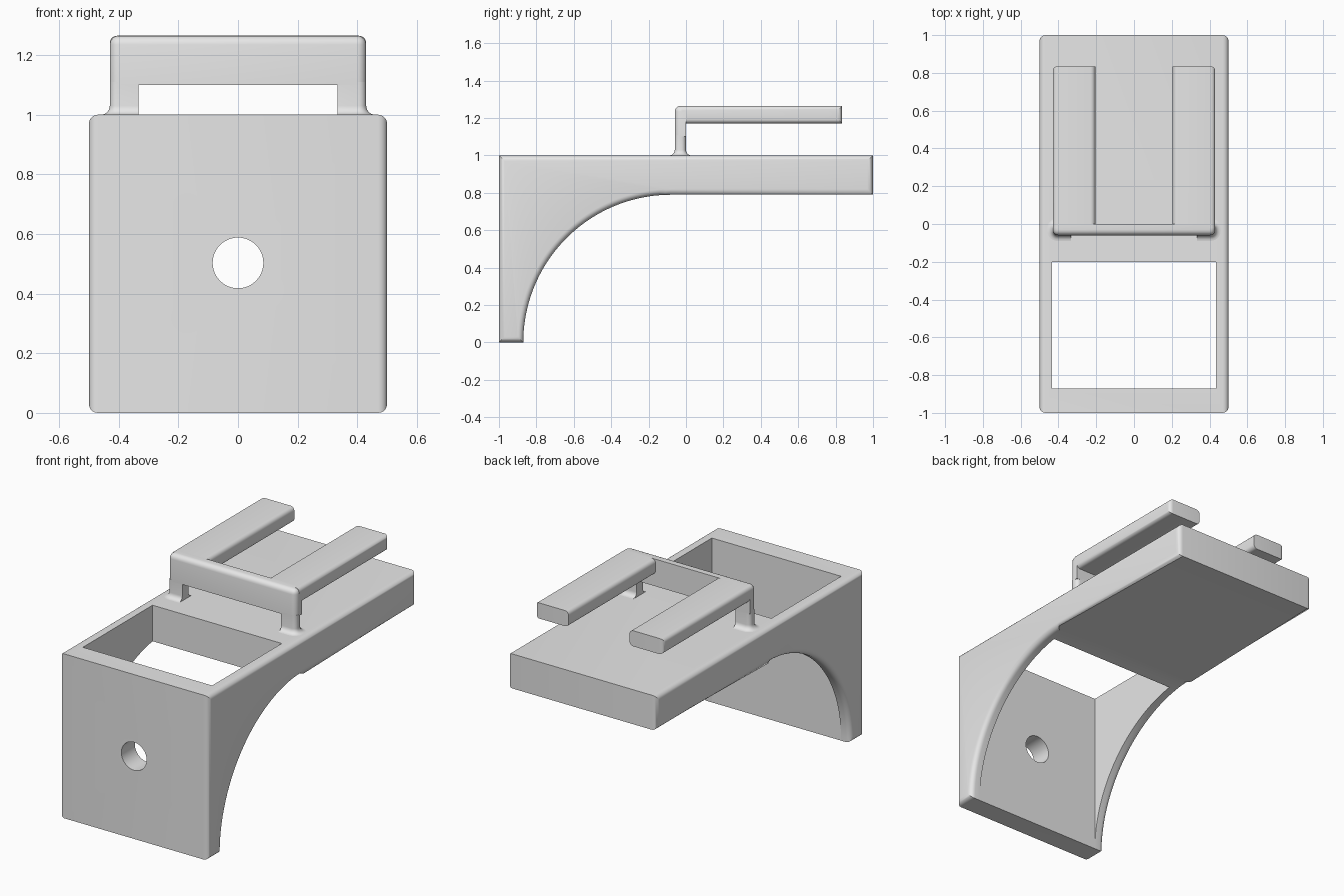
import bpy, bmesh
from math import sin, cos, pi, radians
from mathutils import Vector

if "Cube" in bpy.data.objects:
    bpy.data.objects.remove(bpy.data.objects["Cube"], do_unlink=True)

GREY = (0.8, 0.8, 0.8, 1)
grey = bpy.data.materials.new("light_grey")
grey.use_nodes = True
grey.diffuse_color = GREY
grey.node_tree.nodes["Principled BSDF"].inputs["Base Color"].default_value = GREY

ROUND = 0.03


def finish(name, bm):
    bmesh.ops.recalc_face_normals(bm, faces=bm.faces)
    mesh = bpy.data.meshes.new(name)
    bm.to_mesh(mesh)
    bm.free()
    mesh.materials.append(grey)
    obj = bpy.data.objects.new(name, mesh)
    bpy.context.collection.objects.link(obj)
    return obj


def activate(obj):
    bpy.ops.object.select_all(action="DESELECT")
    obj.select_set(True)
    bpy.context.view_layer.objects.active = obj


def smooth(obj):
    activate(obj)
    bpy.ops.object.shade_smooth_by_angle(angle=radians(35))


def box(name, low, high, rounded=None, radius=ROUND):
    """Box whose edges are rounded where rounded(x, y, z) holds for the edge side signs."""
    low, high = Vector(low), Vector(high)
    centre, half = (low + high) / 2, (high - low) / 2
    bm = bmesh.new()
    bmesh.ops.create_cube(bm, size=2)
    if rounded:
        picked = [e for e in bm.edges
                  if rounded(*[round((e.verts[0].co[i] + e.verts[1].co[i]) / 2) for i in range(3)])]
    for v in bm.verts:
        v.co = centre + v.co * half
    if rounded:
        bmesh.ops.bevel(bm, geom=picked, offset=radius, segments=5, profile=0.5, affect="EDGES")
    return finish(name, bm)


def cut(target, cutter):
    mod = target.modifiers.new("cut", "BOOLEAN")
    mod.operation = "DIFFERENCE"
    mod.solver = "EXACT"
    mod.object = cutter
    activate(target)
    bpy.ops.object.modifier_apply(modifier=mod.name)
    bpy.data.objects.remove(cutter, do_unlink=True)


# Body: side profile with a quarter-round underside, rounded along both sides
R = 0.79
outline = [(-0.08 - R * cos(a), R * sin(a)) for a in [i * pi / 2 / 40 for i in range(41)]]
outline += [(1, R), (1, 1), (-1, 1), (-1, 0)]
bm = bmesh.new()
face = bm.faces.new([bm.verts.new((-0.5, y, z)) for y, z in outline])
ext = bmesh.ops.extrude_face_region(bm, geom=[face])
for v in ext["geom"]:
    if isinstance(v, bmesh.types.BMVert):
        v.co.x = 0.5
rims = [e for e in bm.edges if abs(e.verts[0].co.x - e.verts[1].co.x) < 0.01]
bmesh.ops.bevel(bm, geom=rims, offset=ROUND, segments=5, profile=0.5, affect="EDGES")
body = finish("body", bm)

# Open pocket and round hole in the front plate
cut(body, box("pocket_cutter", (-0.435, -0.87, -0.2), (0.435, -0.2, 1.2)))
bpy.ops.mesh.primitive_cylinder_add(vertices=48, radius=0.085, depth=0.6,
                                    location=(0, -0.95, 0.503), rotation=(pi / 2, 0, 0))
cut(body, bpy.context.object)
smooth(body)

# Clip: crossbar joining the two arms
smooth(box("clip_crossbar", (-0.43, -0.06, 1.1), (0.43, 0, 1.265),
           lambda x, y, z: (y == -1 and z == 1) or (x and y == -1) or (x and z == 1)))


def leg_and_foot(name, side):
    """Upright leg flaring into the body on its front, outer and back sides."""
    levels = [(1.11, 0)]
    levels += [(1 + ROUND * (1 - sin(a)), ROUND * (1 - cos(a)))
               for a in [i * pi / 2 / 6 for i in range(7)]]
    levels.append((0.99, ROUND))
    bm = bmesh.new()
    rings = []
    for z, grow in levels:
        r = 0.025 + grow
        pts = [(0.333, -0.06 - grow)]
        for cy, start in ((-0.035, -pi / 2), (-0.025, 0)):
            pts += [(0.405 + r * cos(start + i * pi / 12), cy + r * sin(start + i * pi / 12))
                    for i in range(7)]
        pts.append((0.333, grow))
        rings.append([bm.verts.new((side * x, y, z)) for x, y in pts])
    for a, b in zip(rings, rings[1:]):
        for i in range(len(a)):
            j = (i + 1) % len(a)
            bm.faces.new((a[i], a[j], b[j], b[i]))
    bm.faces.new(rings[0])
    bm.faces.new(rings[-1])
    smooth(finish(name, bm))


# Mirrored arms and legs
for label, side in (("left", 1), ("right", -1)):
    xs = sorted((side * 0.205, side * 0.43))
    smooth(box(label + "_clip_arm", (xs[0], -0.025, 1.17), (xs[1], 0.835, 1.265),
               lambda x, y, z: (x and z) or (x == side and y == 1), 0.025))
    leg_and_foot(label + "_clip_leg", side)
